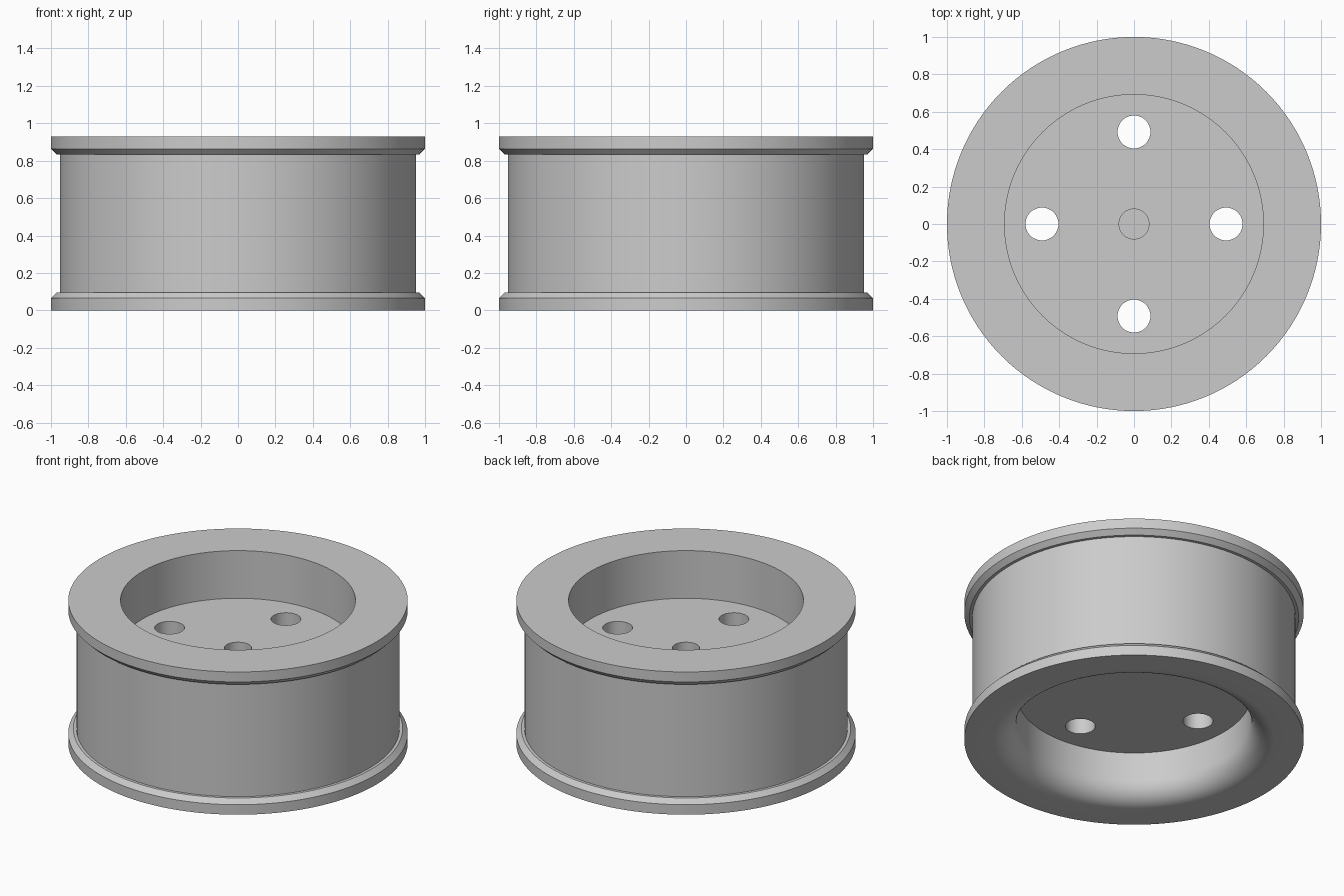
import bpy, bmesh, math
from mathutils import Matrix, Vector

cube = bpy.data.objects.get("Cube")
if cube:
    bpy.data.objects.remove(cube, do_unlink=True)

SEGMENTS = 128
HEIGHT = 0.928
RECESS = 0.31      # depth of the recess on either side of the web
BORE = 0.692       # inner radius of the recesses
FILLET = 0.137     # rounded lower mouth

grey = bpy.data.materials.new("plain grey")
grey.use_nodes = True
grey.diffuse_color = (0.6, 0.6, 0.6, 1)
grey.node_tree.nodes["Principled BSDF"].inputs["Base Color"].default_value = (0.6, 0.6, 0.6, 1)


def make_object(name, bm):
    bmesh.ops.recalc_face_normals(bm, faces=bm.faces)
    mesh = bpy.data.meshes.new(name)
    bm.to_mesh(mesh)
    bm.free()
    mesh.materials.append(grey)
    obj = bpy.data.objects.new(name, mesh)
    bpy.context.collection.objects.link(obj)
    return obj


def lathe(name, profile):
    bm = bmesh.new()
    verts = [bm.verts.new((r, 0, z)) for r, z in profile]
    edges = [bm.edges.new(pair) for pair in zip(verts, verts[1:])]
    bmesh.ops.spin(bm, geom=verts + edges, cent=(0, 0, 0), axis=(0, 0, 1),
                   angle=math.tau, steps=SEGMENTS, use_duplicate=False)
    bmesh.ops.remove_doubles(bm, verts=bm.verts, dist=0.0001)
    return make_object(name, bm)


# Wheel section: lower recess, rounded mouth, flanged barrel, upper recess, blind hole
profile = [(0, RECESS), (BORE, RECESS)]
for i in range(15):
    a = math.pi / 2 * i / 14
    profile.append((BORE + FILLET * (1 - math.cos(a)), FILLET * (1 - math.sin(a))))
flange = [(1, 0), (1, 0.065), (0.97, 0.095), (0.952, 0.095)]
profile += flange
profile += [(r, HEIGHT - z) for r, z in reversed(flange)]
floor = HEIGHT - RECESS
profile += [(BORE, HEIGHT), (BORE, floor), (0.08, floor), (0.08, floor - 0.15), (0, floor - 0.15)]
wheel = lathe("wheel", profile)

# Four through holes in the web
bm = bmesh.new()
for i in range(4):
    spot = Matrix.Rotation(i * math.pi / 2, 4, 'Z') @ Vector((0.492, 0, HEIGHT / 2))
    bmesh.ops.create_cone(bm, cap_ends=True, segments=48, radius1=0.088, radius2=0.088,
                          depth=0.6, matrix=Matrix.Translation(spot))
cutter = make_object("hole_cutter", bm)
cutter.hide_render = True

cut = wheel.modifiers.new("holes", 'BOOLEAN')
cut.operation = 'DIFFERENCE'
cut.solver = 'EXACT'
cut.object = cutter
bpy.ops.object.select_all(action='DESELECT')
wheel.select_set(True)
bpy.context.view_layer.objects.active = wheel
bpy.ops.object.modifier_apply(modifier=cut.name)
bpy.data.objects.remove(cutter, do_unlink=True)
bpy.ops.object.shade_smooth_by_angle(angle=math.radians(25))
